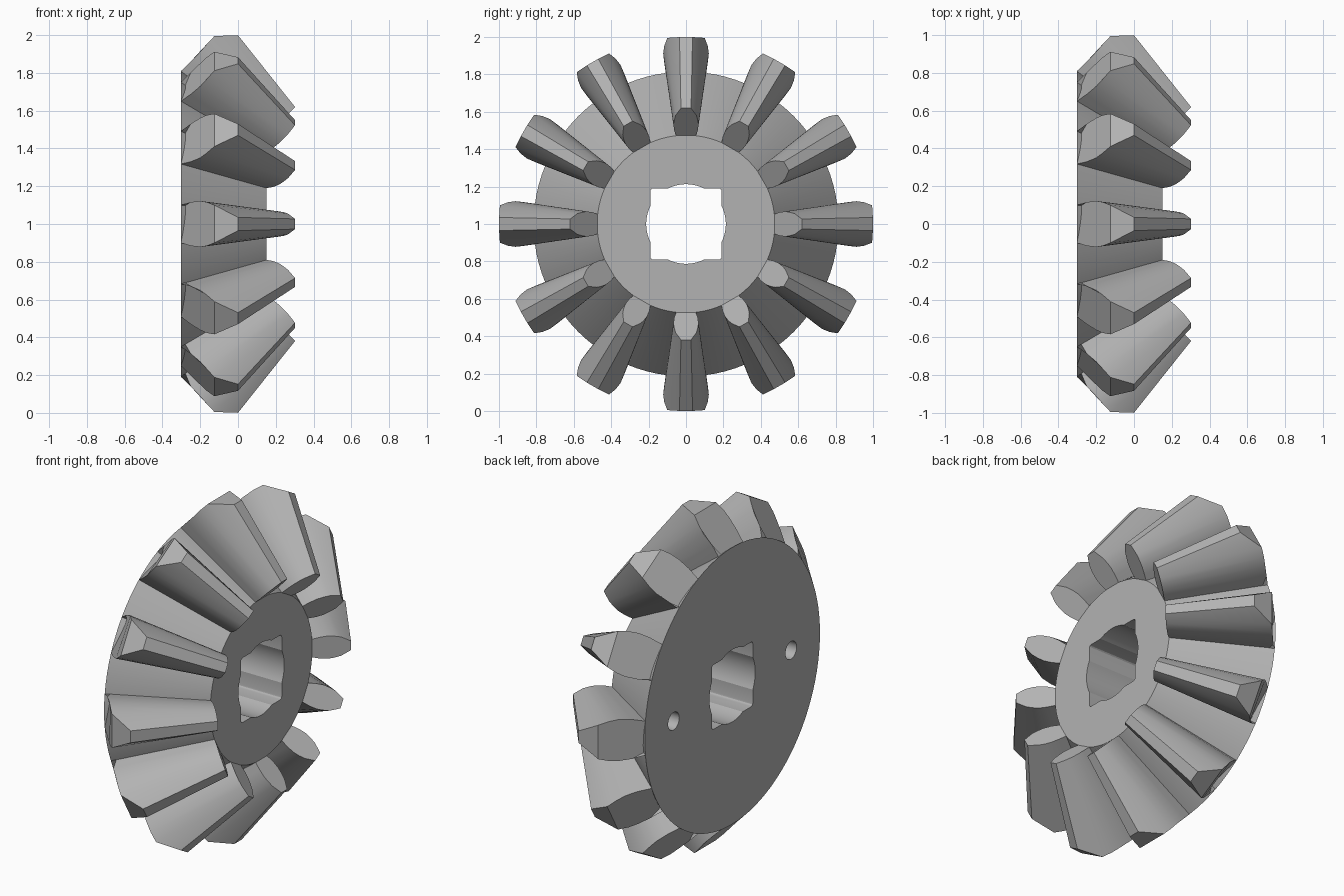
import bpy, bmesh, math
from mathutils import Matrix, Vector

cube = bpy.data.objects.get("Cube")
if cube:
    bpy.data.objects.remove(cube, do_unlink=True)

steel = bpy.data.materials.new("plain grey")
steel.use_nodes = True
grey = (0.45, 0.45, 0.45, 1)
steel.diffuse_color = grey
steel.node_tree.nodes["Principled BSDF"].inputs["Base Color"].default_value = grey

CENTRE = Vector((0, 0, 1))
BACK, FRONT = -0.302, 0.152
BACK_R, FRONT_R = 0.815, 0.475


def make_object(name, bm):
    bmesh.ops.recalc_face_normals(bm, faces=bm.faces)
    mesh = bpy.data.meshes.new(name)
    bm.to_mesh(mesh)
    bm.free()
    obj = bpy.data.objects.new(name, mesh)
    obj.location = CENTRE
    mesh.materials.append(steel)
    bpy.context.collection.objects.link(obj)
    return obj


def frustum(name, x0, r0, x1, r1, sides, y=0):
    """Closed round solid along the x axis."""
    bm = bmesh.new()
    place = Matrix.Translation(((x0 + x1) / 2, y, 0)) @ Matrix.Rotation(math.pi / 2, 4, "Y")
    bmesh.ops.create_cone(bm, cap_ends=True, segments=sides, radius1=r0,
                          radius2=r1, depth=x1 - x0, matrix=place)
    return make_object(name, bm)


def activate(obj):
    bpy.ops.object.select_all(action="DESELECT")
    obj.select_set(True)
    bpy.context.view_layer.objects.active = obj


def cut(target, cutter):
    mod = target.modifiers.new("cut", "BOOLEAN")
    mod.operation = "DIFFERENCE"
    mod.solver = "EXACT"
    mod.object = cutter
    activate(target)
    bpy.ops.object.modifier_apply(modifier=mod.name)
    bpy.data.objects.remove(cutter, do_unlink=True)


# Conical body
body = frustum("gear_body", BACK, BACK_R, FRONT, FRONT_R, 96)

# Axle hole: a round bore crossed with a square one with softened corners
cut(body, frustum("round_bore_cutter", -1, 0.213, 1, 0.213, 64))
bm = bmesh.new()
bmesh.ops.create_cube(bm, size=0.38, matrix=Matrix.Diagonal((5, 1, 1, 1)))
long_edges = [e for e in bm.edges if abs(e.verts[0].co.x - e.verts[1].co.x) > 1]
bmesh.ops.bevel(bm, geom=long_edges, offset=0.015, segments=3, profile=0.5, affect="EDGES")
cut(body, make_object("square_bore_cutter", bm))

# Two blind pin holes in the back
for side in (-1, 1):
    cut(body, frustum("pin_hole_cutter", BACK - 0.1, 0.052, -0.08, 0.052, 32, side * 0.546))

# Tooth sections from root to tip: (x, radius, half width) at the large and small end
LARGE = [(-0.29, 0.78, 0.095), (-0.302, 0.815, 0.1), (-0.25, 0.868, 0.116),
         (-0.2, 0.92, 0.122), (-0.165, 0.96, 0.116), (-0.125, 1.0, 0.1), (0, 1.0, 0.035)]
SMALL = [(0.13, 0.45, 0.05), (0.152, 0.475, 0.053), (0.185, 0.505, 0.063),
         (0.215, 0.535, 0.067), (0.24, 0.56, 0.063), (0.265, 0.584, 0.055), (0.302, 0.62, 0.027)]


def add_tooth(bm, angle):
    turn = Matrix.Rotation(angle, 3, "X")

    def side_points(section, side):
        return [bm.verts.new(turn @ Vector((x, side * w, math.sqrt(r * r - w * w))))
                for x, r, w in section]

    a, b = side_points(LARGE, -1), side_points(LARGE, 1)
    c, d = side_points(SMALL, -1), side_points(SMALL, 1)
    for i in range(len(a) - 1):
        bm.faces.new((a[i], a[i + 1], c[i + 1], c[i]))
        bm.faces.new((b[i], d[i], d[i + 1], b[i + 1]))
    bm.faces.new((a[-1], b[-1], d[-1], c[-1]))      # tip land
    bm.faces.new((a[0], c[0], d[0], b[0]))          # buried root
    bm.faces.new((a[-2], b[-2], b[-1], a[-1]))      # outer rim land
    bm.faces.new(a[:-1] + b[-2::-1])                # large end
    bm.faces.new(c + d[::-1])                       # small end


# Ring of twelve teeth
bm = bmesh.new()
for i in range(12):
    add_tooth(bm, math.tau * i / 12)
teeth = make_object("gear_teeth", bm)

for obj in (body, teeth):
    activate(obj)
    bpy.ops.object.shade_smooth_by_angle(angle=math.radians(25))
